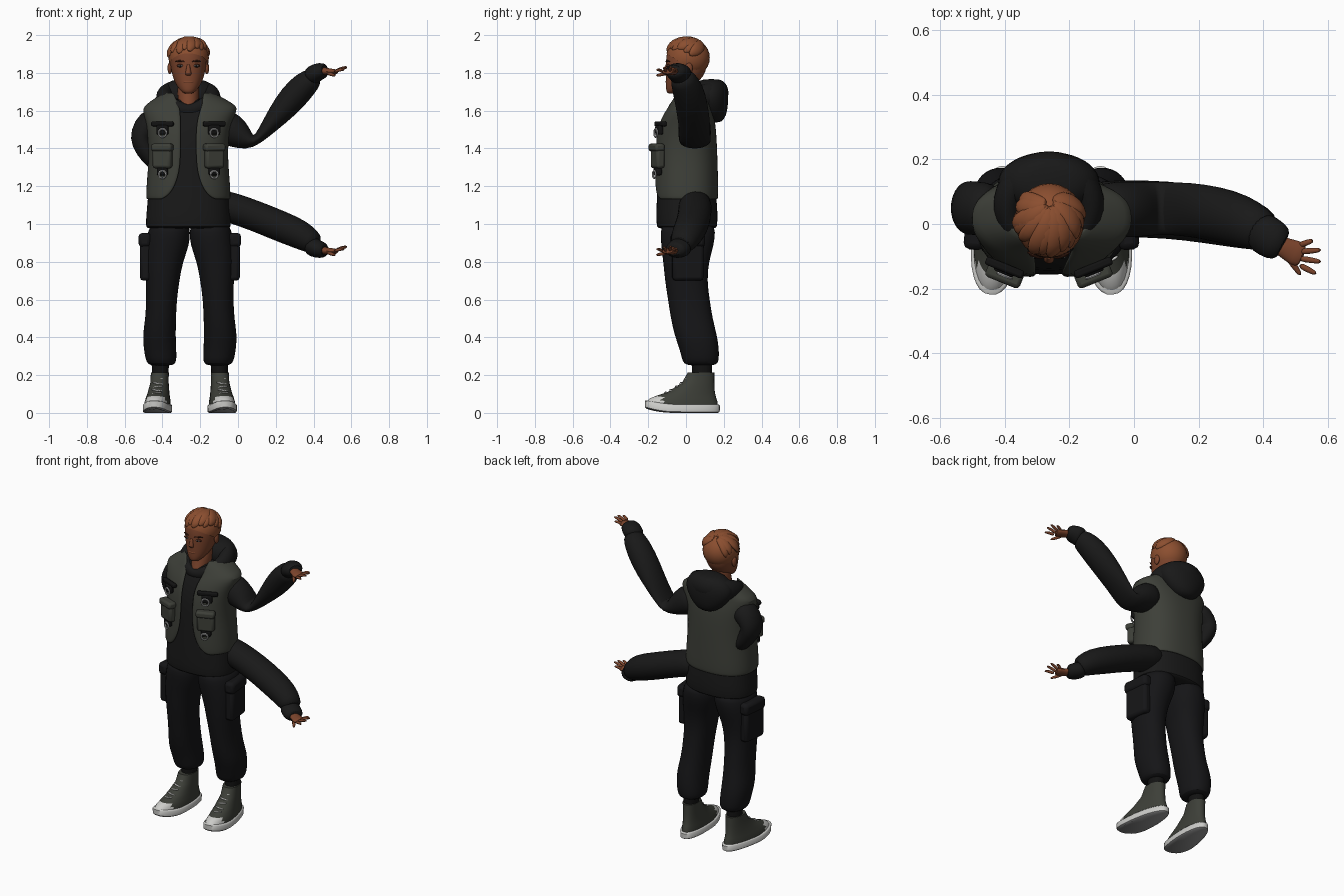
import bpy, bmesh, math, random
from math import sin, cos, pi, radians
from mathutils import Vector, Matrix

random.seed(4)
if "Cube" in bpy.data.objects:
    bpy.data.objects.remove(bpy.data.objects["Cube"])
CX, LEGS = -0.263, -0.255  # centre lines of the torso and of the legs


def material(name, *rgb):
    m = bpy.data.materials.new(name)
    m.use_nodes = True
    m.diffuse_color = (*rgb, 1)
    bsdf = next(n for n in m.node_tree.nodes if n.type == 'BSDF_PRINCIPLED')
    bsdf.inputs["Base Color"].default_value = (*rgb, 1)
    return m


CLOTH = material("black hoodie cloth", .0095, .0095, .0095)
PANTS = material("black trouser cloth", .0075, .0075, .0085)
VEST = material("olive vest cloth", .047, .05, .04)
STRAP = material("black strap", .006, .006, .006)
SKIN = material("brown skin", .2, .058, .025)
HAIR = material("auburn hair", .26, .077, .029)
BROW = material("dark brown hair", .05, .014, .007)
WHITE = material("white rubber", .6, .6, .58)
GREY = material("grey rubber", .27, .27, .27)
METAL = material("pale metal", .48, .48, .48)


def finish(ob, mat, angle=50):
    if not ob.data.materials:
        ob.data.materials.append(mat)
    bpy.ops.object.select_all(action='DESELECT')
    ob.select_set(True)
    bpy.context.view_layer.objects.active = ob
    bpy.ops.object.shade_smooth_by_angle(angle=radians(angle))
    return ob


def loft(name, rings, mat, n=18, e=1.0, flat=False, ref=(0, 1, 0), gaps=None, loop=False, sub=1):
    """Skin rings (x, y, z, half width, half depth); gaps leave the front open."""
    bm = bmesh.new()
    rows, ref, last = [], Vector(ref), len(rings) - 1
    pts = [Vector(r[:3]) for r in rings]
    for i, (x, y, z, a, b) in enumerate(rings):
        nxt = pts[(i + 1) % len(pts)] if loop else pts[min(i + 1, last)]
        t = (nxt - pts[i - 1 if loop else max(i - 1, 0)]).normalized()
        u = Vector((1, 0, 0)) if flat else ref.cross(t).normalized()
        v = Vector((0, 1, 0)) if flat else t.cross(u)
        row = []
        for k in range(n):
            if gaps:
                g = math.asin((gaps[i] / a) ** (1 / e))
                w = -pi / 2 + g + (2 * pi - 2 * g) * k / (n - 1)
            else:
                w = 2 * pi * k / n
            c, s = cos(w), sin(w)
            row.append(bm.verts.new(pts[i] + u * a * math.copysign(abs(c) ** e, c)
                                    + v * b * math.copysign(abs(s) ** e, s)))
        rows.append(row)
    pairs = list(zip(rows, rows[1:])) + ([(rows[-1], rows[0])] if loop else [])
    for p, q in pairs:
        for k in range(n - 1 if gaps else n):
            j = (k + 1) % n
            bm.faces.new((p[k], p[j], q[j], q[k]))
    if not gaps and not loop:
        bm.faces.new(rows[0])
        bm.faces.new(rows[-1])
    bmesh.ops.recalc_face_normals(bm, faces=bm.faces)
    me = bpy.data.meshes.new(name)
    bm.to_mesh(me)
    bm.free()
    ob = bpy.data.objects.new(name, me)
    bpy.context.collection.objects.link(ob)
    finish(ob, mat)
    if gaps:
        ob.modifiers.new("Thickness", 'SOLIDIFY').thickness = 0.014
    if sub:
        ob.modifiers.new("Smooth", 'SUBSURF').levels = sub
        ob.modifiers["Smooth"].render_levels = sub
    return ob


def box(name, loc, size, mat, turn=0.0, tilt=0.0):
    bpy.ops.mesh.primitive_cube_add(size=1, location=loc, rotation=(tilt, 0, turn))
    ob = bpy.context.object
    ob.name, ob.scale = name, size
    bpy.ops.object.transform_apply(location=False, rotation=False)
    bev = ob.modifiers.new("Soft edge", 'BEVEL')
    bev.width, bev.segments = min(size) * .3, 2
    return finish(ob, mat)


def ball(name, loc, size, mat):
    bpy.ops.mesh.primitive_uv_sphere_add(segments=24, ring_count=14, radius=1, location=loc)
    ob = bpy.context.object
    ob.name, ob.scale = name, size
    bpy.ops.object.transform_apply(location=False, rotation=False)
    return finish(ob, mat)


def body(rows, s=0, centre=CX):
    """Rows of (z, offset from centre line, y, half width, half depth)."""
    return [(centre + (s * d if s else d), y, z, a, b) for z, d, y, a, b in rows]


# Hoodie torso and hem
loft("hoodie_torso", body([(.975, 0, .005, .215, .15), (.98, 0, .005, .226, .16), (1.02, 0, .005, .226, .163),
     (1.07, 0, .005, .222, .163), (1.15, 0, .003, .215, .158), (1.3, 0, 0, .2, .148), (1.45, 0, 0, .2, .143),
     (1.56, 0, .01, .215, .12), (1.62, 0, .02, .19, .1), (1.67, 0, .03, .12, .085)]), CLOTH, 24, .85, True)

# Open vest with rounded front corners
loft("vest", body([(1.13, 0, 0, .222, .168), (1.145, 0, 0, .224, .17), (1.18, 0, 0, .223, .171), (1.24, 0, 0, .219, .17),
     (1.31, 0, 0, .213, .168), (1.4, 0, 0, .21, .165), (1.5, 0, .002, .22, .158), (1.57, .005, .01, .24, .14),
     (1.615, .01, .018, .253, .118), (1.635, .01, .024, .23, .112), (1.665, .005, .03, .185, .105),
     (1.7, 0, .035, .125, .092)]), VEST, 36, .85, True,
     gaps=[.145, .115, .083, .057, .043, .04, .04, .045, .055, .06, .07, .08])

# Hood: rolled collar and the bag hanging behind
collar = []
for k in range(16):
    w = 2 * pi * k / 16
    back = (1 + sin(w)) / 2
    collar.append((CX + .13 * cos(w), .05 + .125 * sin(w), 1.598 + .098 * back ** .6,
                   .025 + .032 * back ** .5, .03 + .042 * back ** .5))
loft("hood_collar", collar, CLOTH, 12, ref=(0, 0, 1), loop=True)
loft("hood_bag", body([(1.535, 0, .155, .04, .03), (1.57, 0, .147, .1, .068), (1.64, 0, .13, .158, .095),
     (1.7, 0, .125, .165, .1), (1.75, 0, .13, .12, .08), (1.768, 0, .135, .06, .045)]), CLOTH, 20, 1, True)

# Sleeves: one bent and raised, one folded behind the back, one forearm reaching out low
loft("left_sleeve", [(-.12, .045, 1.53, .08, .08), (-.06, .045, 1.515, .095, .088), (.0, .045, 1.475, .08, .088),
     (.06, .048, 1.435, .046, .084), (.1, .048, 1.44, .024, .082), (.17, .045, 1.525, .046, .085),
     (.25, .032, 1.622, .072, .087), (.33, .01, 1.715, .077, .084), (.385, -.015, 1.765, .062, .07),
     (.41, -.03, 1.78, .048, .058)], CLOTH)
loft("right_upper_sleeve", [(-.42, .045, 1.55, .07, .075), (-.47, .048, 1.535, .078, .084), (-.515, .05, 1.475, .062, .085),
     (-.51, .05, 1.43, .06, .082), (-.465, .05, 1.35, .048, .072), (-.42, .05, 1.29, .03, .05)], CLOTH)
loft("low_sleeve", [(-.16, .05, 1.12, .08, .085), (-.04, .048, 1.09, .082, .09), (.1, .045, 1.04, .082, .09),
     (.22, .03, .99, .083, .09), (.33, .008, .945, .08, .085), (.39, -.015, .905, .064, .07),
     (.415, -.03, .89, .05, .058)], CLOTH)


def hand_and_cuff(label, z, drop):
    loft(label + "_cuff", [(.385, -.015, z - drop * 2, .05, .058), (.4, -.03, z - drop, .052, .066),
         (.44, -.055, z, .046, .062), (.465, -.068, z, .036, .048)], CLOTH)
    loft(label + "_palm", [(.43, -.055, z, .022, .028), (.465, -.073, z - .004, .02, .032),
         (.5, -.09, z - .008, .018, .042), (.525, -.1, z - .006, .013, .038)], SKIN, 12)
    tips = [(.555, -.05, .008), (.58, -.08, .02), (.58, -.117, .016), (.565, -.155, .004)]
    for k, (x, y, up) in enumerate(tips):
        base = Vector((.51, -.066 - .02 * k, z - .006))
        tip = Vector((x, y, z + up))
        mid = base.lerp(tip, .55) + Vector((0, 0, .006))
        loft(f"{label}_finger_{k + 1}", [(*base, .01, .011), (*mid, .009, .01), (*tip, .006, .007)], SKIN, 8)
    loft(label + "_thumb", [(.47, -.09, z - .008, .013, .014), (.495, -.13, z - .022, .01, .011),
         (.517, -.16, z - .026, .007, .007)], SKIN, 8)


hand_and_cuff("upper_hand", 1.812, .018)
hand_and_cuff("low_hand", .862, -.013)

# Neck and head
loft("neck", body([(1.56, 0, -.05, .03, .04), (1.62, 0, -.015, .055, .075), (1.68, 0, .01, .058, .065),
     (1.79, 0, .02, .06, .065)]), SKIN, 16, 1, True)
loft("head", body([(1.69, 0, -.075, .02, .02), (1.7, 0, -.067, .037, .038), (1.73, 0, -.034, .064, .074),
     (1.78, 0, -.005, .085, .103), (1.84, 0, .003, .097, .11), (1.9, 0, .005, .099, .112),
     (1.95, 0, .01, .085, .095), (1.975, 0, .012, .05, .055)]), SKIN, 20, .97, True)
loft("nose", body([(1.85, 0, -.1, .009, .008), (1.82, 0, -.106, .011, .012), (1.797, 0, -.11, .019, .017),
     (1.785, 0, -.103, .015, .011)]), SKIN, 10, 1, True)
ball("lips", (CX, -.096, 1.752), (.03, .012, .011), SKIN)
loft("moustache", [(CX + .033 * k, -.104 + .012 * k * k, 1.771 - .016 * k * k, .003, .005)
     for k in (-1, -.5, 0, .5, 1)], BROW, 8, ref=(0, 0, 1))
loft("mouth_line", [(CX + .026 * k, -.107 + .008 * k * k, 1.752, .002, .002) for k in (-1, 0, 1)], BROW, 6)
for s, side in ((-1, "right"), (1, "left")):
    ball(side + "_eyelid", (CX + s * .042, -.093, 1.838), (.02, .01, .009), BROW)
    ball(side + "_eye", (CX + s * .042, -.096, 1.837), (.015, .01, .0055), GREY)
    ball(side + "_iris", (CX + s * .042, -.103, 1.837), (.0055, .004, .0055), STRAP)
    ball(side + "_ear", (CX + s * .098, .015, 1.825), (.012, .02, .032), SKIN)
    loft(side + "_brow", [(CX + s * d, y, z, .005, .004) for d, y, z in
         ((.018, -.107, 1.858), (.045, -.101, 1.866), (.07, -.084, 1.858))], BROW, 8)

# Hair: cap trimmed on a slope, with locks swept forward from a crown at the back
HC, HR = Vector((CX + .002, .01, 1.88)), Vector((.107, .116, .108))
cap = ball("hair_cap", HC, HR, HAIR)
bm = bmesh.new()
bm.from_mesh(cap.data)
bmesh.ops.bisect_plane(bm, geom=bm.verts[:] + bm.edges[:] + bm.faces[:], plane_co=(0, -.12, .028),
                       plane_no=(0, .67, 1), clear_inner=True)
bm.to_mesh(cap.data)
bm.free()
crown = Matrix.Rotation(radians(-30), 3, 'X')
for k in range(13):
    phi = pi * (.95 + 1.15 * k / 12) + random.uniform(-.1, .1)
    reach = 1.42 + .36 * max(0, -sin(phi)) + random.uniform(-.12, .1)
    size = random.uniform(.8, 1.25)
    rings = []
    for f, thick, wide in ((.05, .006, .01), (.35, .014, .03), (.7, .017, .032), (.9, .012, .02), (1, .004, .006)):
        th, w = reach * f, phi + .25 - .65 * f
        p = HC + HR * (crown @ Vector((sin(th) * cos(w), sin(th) * sin(w), cos(th))))
        rings.append((*p, thick * size, wide * size))
    loft(f"hair_lock_{k + 1}", rings, HAIR, 8, ref=crown @ Vector((-sin(phi), cos(phi), 0)))

# Parts that repeat on both sides
for s, side in ((-1, "right"), (1, "left")):
    # Vest pockets, straps and rings
    turn = s * radians(22)
    x = CX + s * .137
    box(side + "_vest_pocket", (x, -.15, 1.35), (.105, .048, .11), VEST, turn)
    box(side + "_vest_pocket_flap", (x, -.156, 1.405), (.115, .054, .04), VEST, turn)
    box(side + "_chest_strap", (x, -.135, 1.53), (.125, .026, .026), STRAP, turn)
    box(side + "_chest_tab", (x, -.142, 1.498), (.065, .026, .05), STRAP, turn)
    box(side + "_lower_tab", (x, -.15, 1.278), (.06, .03, .04), STRAP, turn)
    for z, y, r in ((1.482, -.16, .022), (1.262, -.168, .02)):
        bpy.ops.mesh.primitive_torus_add(location=(x, y, z), rotation=(pi / 2, 0, turn), major_radius=r,
                                         minor_radius=.005, major_segments=16, minor_segments=6)
        bpy.context.object.name = side + "_vest_ring"
        finish(bpy.context.object, METAL)

    # Trouser leg, cargo pocket and sock
    loft(side + "_trouser_leg", body([(1.01, .105, .01, .1, .14), (.96, .11, .01, .114, .148), (.89, .118, .008, .118, .142),
         (.8, .138, 0, .102, .122), (.7, .144, 0, .09, .113), (.6, .15, .015, .082, .112), (.5, .154, .03, .082, .112),
         (.41, .163, .052, .089, .114), (.34, .158, .07, .087, .106), (.29, .153, .076, .084, .1),
         (.26, .15, .078, .076, .092), (.25, .15, .08, .05, .06)], s, LEGS), PANTS, 18, .9, True)
    box(side + "_cargo_pocket", (LEGS + s * .228, .01, .8), (.06, .165, .2), PANTS, s * .1)
    box(side + "_cargo_flap", (LEGS + s * .232, .01, .915), (.065, .18, .075), PANTS, s * .1)
    loft(side + "_sock", body([(.15, .158, .085, .042, .05), (.27, .156, .085, .046, .054)], s, LEGS), STRAP, 16, 1,
         True, sub=0)

    # High-top shoe, built straight then turned outwards
    sole = loft(side + "_shoe_sole", [(0, -.02, z, a, b) for z, a, b in
                ((0, .068, .19), (.006, .076, .199), (.038, .077, .2), (.044, .071, .193))], WHITE, 32, .85, True, sub=0)
    sole.data.materials.append(GREY)
    for f in sole.data.polygons:
        f.material_index = int(f.normal.z < -.5)
    upper = loft(side + "_shoe_upper", [(0, y, z, a, b) for z, y, a, b in
                 ((.04, -.02, .069, .189), (.06, -.013, .068, .18), (.08, .0, .064, .16), (.11, .028, .059, .125),
                  (.16, .064, .053, .086), (.215, .08, .053, .07))], VEST, 32, .9, True, sub=0)
    upper.data.materials.append(WHITE)
    for f in upper.data.polygons:
        f.material_index = int(f.center.y < -.125 and f.center.z < .075)
    laces = [loft(f"{side}_lace_{k + 1}", [(-.032, y + .016, z - .003 + .012 * (k % 2), .005, .005),
             (0, y, z + .005, .006, .006), (.032, y + .016, z + .009 - .012 * (k % 2), .005, .005)], WHITE, 8)
             for k, (y, z) in enumerate(((-.118, .098), (-.09, .115), (-.06, .133), (-.035, .152), (-.012, .172),
                                         (.002, .195)))]
    place = Matrix.Translation((LEGS + s * .158, .08, 0)) @ Matrix.Rotation(s * radians(6), 4, 'Z') \
        @ Matrix.Translation((0, -.08, 0))
    for ob in [sole, upper] + laces:
        for v in ob.data.vertices:
            v.co.z += .025 * max(0, (-v.co.y - .06) / .16) ** 2
            v.co.x *= 1 - .9 * max(0, v.co.y + .05)
        ob.data.transform(place)
